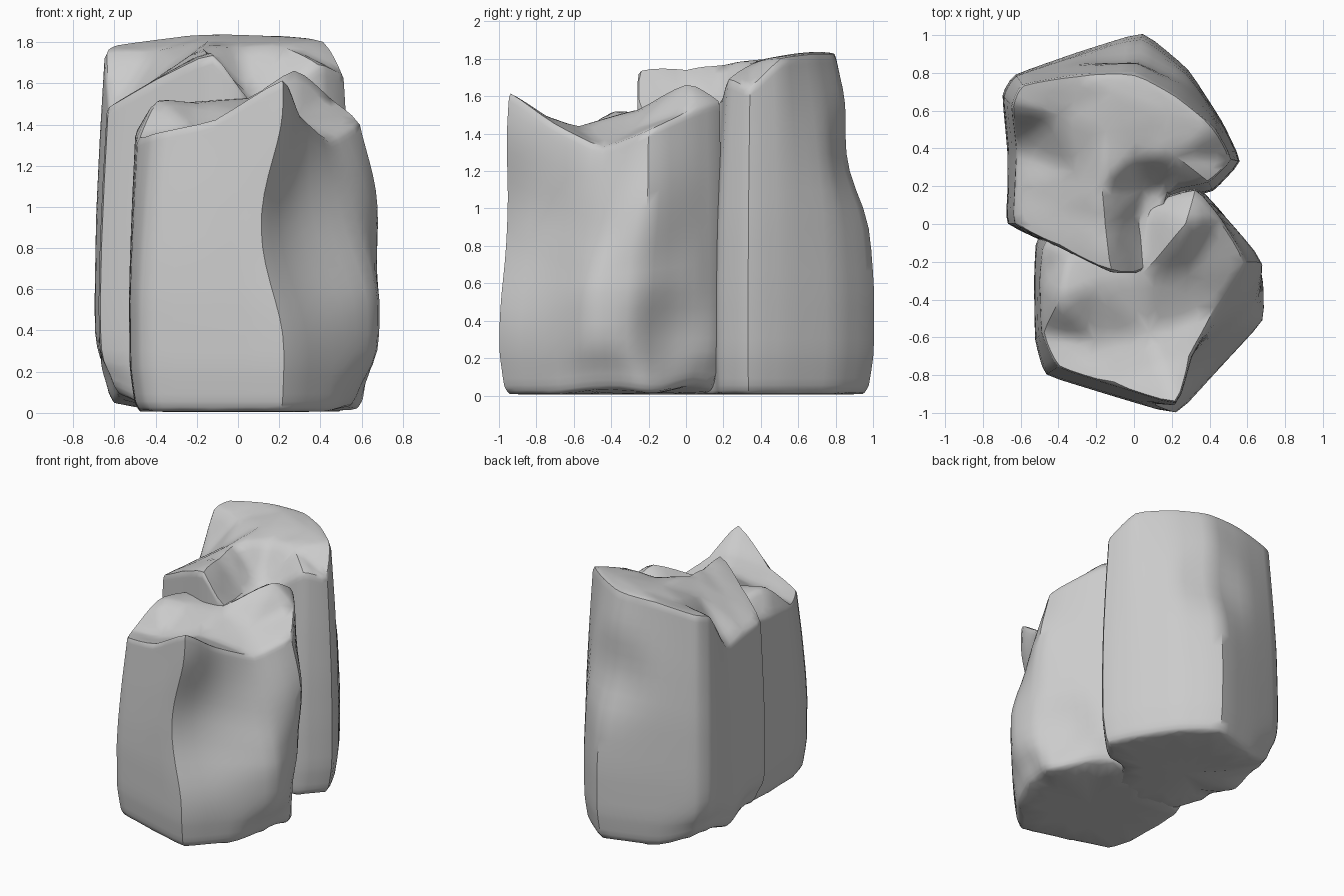
import bpy, bmesh, math
from mathutils import Vector
from mathutils.geometry import delaunay_2d_cdt


def boulder(name, sides, crown, dents, base_scale=0.91):
    """sides: (x, y) of the wall, then (x, y, z) of its rim; crown: points inside the rim.
    dents: (centre, radius, shift) soft pushes that scoop or undercut the walls."""
    bm = bmesh.new()
    n = len(sides)
    cx = sum(s[0] for s in sides) / n
    cy = sum(s[1] for s in sides) / n
    rings = []

    # foot and lower wall
    for z, k in ((0.005, base_scale), (0.05, 0.955), (0.22, 0.995), (0.55, 1.0)):
        rings.append([bm.verts.new((cx + (s[0] - cx) * k, cy + (s[1] - cy) * k, z)) for s in sides])
    # upper wall blends from the wall outline to the rim outline
    for t, zf in ((0.15, 0.55), (0.5, 0.76), (0.88, 0.94), (1.0, 1.0)):
        rings.append([bm.verts.new((s[0] + (s[2] - s[0]) * t,
                                    s[1] + (s[3] - s[1]) * t, s[4] * zf)) for s in sides])
    for a, b in zip(rings, rings[1:]):
        for i in range(n):
            j = (i + 1) % n
            bm.faces.new((a[i], a[j], b[j], b[i]))
    bm.faces.new(list(reversed(rings[0])))

    # uneven crown
    top = rings[-1] + [bm.verts.new(p) for p in crown]
    flat = [Vector(v.co.xy) for v in top]
    out = delaunay_2d_cdt(flat, [], [list(range(n))], 1, 1e-5)
    for f in out[2]:
        ids = [out[3][i][0] for i in f if out[3][i]]
        if len(set(ids)) == 3:
            bm.faces.new([top[i] for i in ids])
    bmesh.ops.delete(bm, geom=[v for v in bm.verts if not v.link_faces], context='VERTS')
    bmesh.ops.recalc_face_normals(bm, faces=bm.faces[:])

    mesh = bpy.data.meshes.new(name)
    bm.to_mesh(mesh)
    bm.free()
    ob = bpy.data.objects.new(name, mesh)
    bpy.context.collection.objects.link(ob)
    bpy.ops.object.select_all(action='DESELECT')
    ob.select_set(True)
    bpy.context.view_layer.objects.active = ob

    # refine, dent, then wear the edges
    sub = ob.modifiers.new("refine", 'SUBSURF')
    sub.subdivision_type = 'SIMPLE'
    sub.levels = sub.render_levels = 2
    bpy.ops.object.modifier_apply(modifier="refine")
    for v in ob.data.vertices:
        move = Vector()
        for centre, radius, shift in dents:
            d = (v.co - Vector(centre)).length / radius
            if d < 1:
                move += Vector(shift) * (1 - d * d) ** 2
        v.co += move
    worn = ob.modifiers.new("worn", 'SMOOTH')
    worn.factor = 0.5
    worn.iterations = 3
    bpy.ops.object.modifier_apply(modifier="worn")
    bpy.ops.object.shade_smooth_by_angle(angle=math.radians(40))
    return ob


# front boulder, with a scooped right face
boulder("front_boulder", [
    (-0.525, -0.62, -0.49, -0.58, 1.33),
    (-0.475, -0.80, -0.41, -0.76, 1.36),
    (-0.15, -0.90, -0.12, -0.85, 1.42),
    (0.23, -1.015, 0.23, -0.96, 1.64),
    (0.46, -0.76, 0.30, -0.70, 1.45),
    (0.69, -0.51, 0.44, -0.44, 1.32),
    (0.685, -0.25, 0.60, -0.20, 1.42),
    (0.48, 0.05, 0.46, 0.03, 1.53),
    (0.34, 0.20, 0.33, 0.19, 1.58),
    (0.00, 0.15, 0.05, 0.10, 1.48),
    (-0.52, -0.05, -0.48, -0.08, 1.40),
    (-0.53, -0.30, -0.50, -0.30, 1.36),
], [
    (-0.40, -0.40, 1.53), (-0.20, -0.32, 1.51), (0.05, -0.27, 1.53),
    (-0.20, -0.62, 1.36), (0.08, -0.58, 1.44), (0.28, 0.01, 1.69),
    (0.28, -0.28, 1.42), (-0.35, -0.15, 1.50), (0.15, -0.75, 1.50),
], [
    ((0.30, -0.86, 0.90), 0.60, (-0.13, 0.04, 0)),
    ((0.66, -0.22, 1.05), 0.40, (0.04, 0.02, 0)),
    ((0.62, -0.06, 0.30), 0.35, (-0.08, -0.02, 0)),
    ((0.68, -0.45, 0.00), 0.35, (-0.09, 0.03, 0.03)),
    ((0.45, 0.10, 0.00), 0.30, (-0.03, -0.03, 0.05)),
])

# taller rear boulder, with a left notch and a valley behind the front spur
boulder("rear_boulder", [
    (-0.68, 0.00, -0.64, 0.00, 1.48),
    (-0.40, -0.13, -0.40, -0.12, 1.62),
    (-0.10, -0.26, -0.12, -0.26, 1.76),
    (0.06, -0.26, 0.05, -0.26, 1.52),
    (0.24, 0.14, 0.18, 0.18, 1.54),
    (0.42, 0.17, 0.40, 0.22, 1.70),
    (0.57, 0.33, 0.52, 0.34, 1.64),
    (0.47, 0.54, 0.43, 0.51, 1.81),
    (0.29, 0.82, 0.22, 0.68, 1.83),
    (0.05, 1.02, 0.00, 0.80, 1.83),
    (-0.30, 0.91, -0.30, 0.79, 1.83),
    (-0.64, 0.79, -0.60, 0.74, 1.79),
    (-0.70, 0.69, -0.65, 0.63, 1.76),
    (-0.67, 0.38, -0.62, 0.40, 1.42),
    (-0.67, 0.18, -0.63, 0.20, 1.47),
], [
    (-0.30, 0.27, 1.69), (-0.40, 0.58, 1.76), (-0.17, 0.20, 1.78),
    (-0.15, 0.50, 1.81), (0.00, 0.36, 1.78), (0.22, 0.36, 1.79),
    (0.20, 0.58, 1.83), (0.05, 0.18, 1.53), (-0.15, 0.00, 1.76),
    (0.03, 0.00, 1.50), (-0.40, 0.08, 1.62), (-0.12, 0.70, 1.84),
], [
    ((-0.68, 0.10, 0.00), 0.35, (0.05, 0.01, 0.10)),
    ((-0.68, 0.65, 0.00), 0.40, (0.05, -0.03, 0.10)),
    ((0.03, 0.97, 1.25), 0.40, (0, -0.07, 0)),
])
